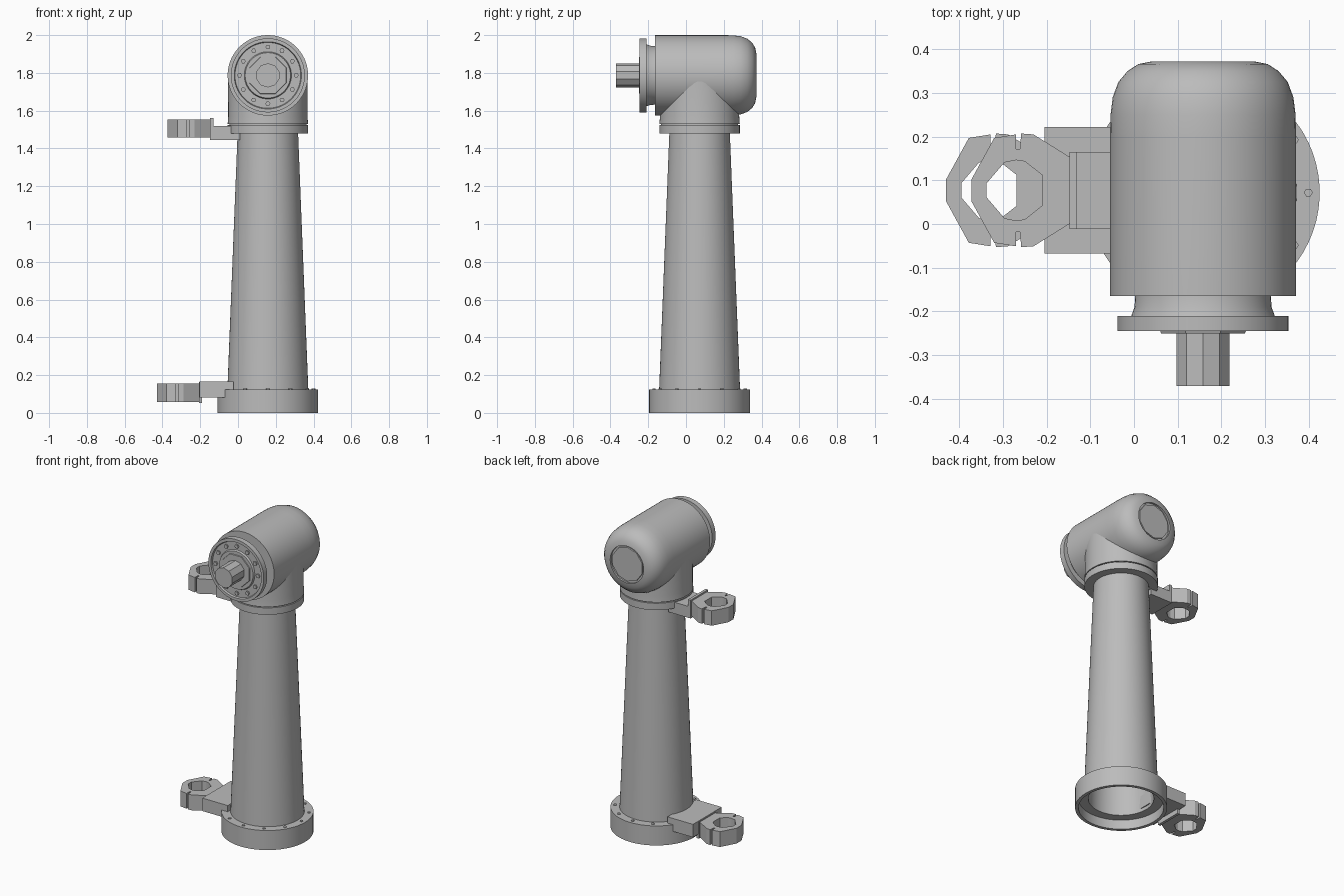
import bpy, bmesh, math
from mathutils import Vector

cube = bpy.data.objects.get("Cube")
if cube:
    bpy.data.objects.remove(cube)

grey = bpy.data.materials.new("plain_grey")
grey.use_nodes = True
grey.diffuse_color = (0.5, 0.5, 0.5, 1)
grey.node_tree.nodes["Principled BSDF"].inputs["Base Color"].default_value = (0.5, 0.5, 0.5, 1)

CX, CY, HZ = 0.158, 0.072, 1.787   # column axis and head axis height


def finish(name, bm, angle=35):
    bmesh.ops.recalc_face_normals(bm, faces=bm.faces)
    me = bpy.data.meshes.new(name)
    bm.to_mesh(me)
    bm.free()
    me.materials.append(grey)
    me.shade_smooth()
    me.set_sharp_from_angle(angle=math.radians(angle))
    ob = bpy.data.objects.new(name, me)
    bpy.context.collection.objects.link(ob)
    return ob


def place(axis, r, a, h):
    """Point at radius r, angle a, distance h along the column or head axis."""
    c, s = r * math.cos(a), r * math.sin(a)
    return Vector((CX + c, CY + s, h)) if axis == "z" else Vector((CX + c, h, HZ + s))


def lathe(name, axis, profile, sides=64, closed=False):
    bm = bmesh.new()
    rings = []
    for r, h in profile:
        n = sides if r > 0 else 1
        rings.append([bm.verts.new(place(axis, r, math.tau * (i + 0.5) / sides, h)) for i in range(n)])
    pairs = list(zip(rings, rings[1:]))
    if closed:
        pairs.append((rings[-1], rings[0]))
    for a, b in pairs:
        for i in range(sides):
            j = (i + 1) % sides
            quad = [a[i % len(a)], a[j % len(a)], b[j % len(b)], b[i % len(b)]]
            bm.faces.new(list(dict.fromkeys(quad)))
    return finish(name, bm)


def box(name, low, high):
    bm = bmesh.new()
    bmesh.ops.create_cube(bm, size=1)
    for v in bm.verts:
        v.co = Vector([lo + (c + 0.5) * (hi - lo) for c, lo, hi in zip(v.co, low, high)])
    return finish(name, bm)


def bolts(name, axis, count, radius, h0, h1, size):
    """Ring of short hexagonal bolt heads."""
    bm = bmesh.new()
    for k in range(count):
        mid = place(axis, radius, math.tau * k / count, 0)
        ends = []
        for h in (h0, h1):
            ring = []
            for i in range(6):
                off = place(axis, size, math.tau * i / 6, h) - place(axis, 0, 0, 0)
                ring.append(bm.verts.new(mid + off))
            ends.append(ring)
            bm.faces.new(ring)
        for i in range(6):
            j = (i + 1) % 6
            bm.faces.new([ends[0][i], ends[0][j], ends[1][j], ends[1][i]])
    return finish(name, bm)


def clamp(name, cx, z0, z1):
    """Faceted pipe clamp with an open eye and a slit on each side."""
    half = [(-0.102, 0.025), (-0.05, 0.12), (0.0, 0.128), (0.0, 0.095),
            (0.012, 0.095), (0.012, 0.13), (0.04, 0.128), (0.125, 0.075)]
    outer = half + [(x, -y) for x, y in reversed(half)]
    bm = bmesh.new()
    loops = []
    for x, y in outer:
        d = Vector((x, y)).normalized() * 0.069
        loops.append([bm.verts.new((cx + px, 0.077 + py, z))
                      for px, py, z in ((x, y, z0), (x, y, z1), (d.x, d.y, z1), (d.x, d.y, z0))])
    for a, b in zip(loops, loops[1:] + loops[:1]):
        for i in range(4):
            j = (i + 1) % 4
            bm.faces.new([a[i], a[j], b[j], b[i]])
    return finish(name, bm, 20)


# Hollow tapered column and its open base flange
lathe("column", "z", [(0.215, 0.11), (0.16, 1.49), (0.142, 1.49), (0.19, 0.11)], closed=True)
lathe("base_flange", "z", [(0.267, 0), (0.267, 0.125), (0.19, 0.125), (0.19, 0.06),
                           (0.247, 0.06), (0.247, 0)], closed=True)
bolts("base_bolts", "z", 12, 0.241, 0.12, 0.13, 0.01)

# Collar and neck under the head
lathe("collar", "z", [(0, 1.48), (0.213, 1.48), (0.213, 1.524), (0, 1.524)])
lathe("neck", "z", [(0, 1.524), (0.204, 1.524), (0.204, 1.53), (0.213, 1.53), (0.21, 1.57),
                    (0.211, HZ), (0, HZ)])

# Horizontal head with a rounded back and a recessed back disc
lathe("head", "y", [(0, -0.165), (0.213, -0.165), (0.213, 0.2), (0.212, 0.25), (0.207, 0.29),
                    (0.194, 0.325), (0.173, 0.35), (0.148, 0.366), (0.118, 0.372),
                    (0.118, 0.36), (0, 0.36)])
lathe("back_disc", "y", [(0, 0.355), (0.111, 0.355), (0.109, 0.367), (0, 0.367)], 10)

# Front spigot, flange with recessed face, hub and drive shaft
lathe("front_spigot", "y", [(0.155, -0.16), (0.157, -0.19), (0.165, -0.212)])
lathe("front_flange", "y", [(0, -0.21), (0.196, -0.21), (0.196, -0.245), (0.178, -0.245),
                            (0.174, -0.234), (0.125, -0.234), (0.12, -0.245), (0, -0.245)])
bolts("flange_bolts", "y", 12, 0.15, -0.23, -0.243, 0.013)
lathe("front_hub", "y", [(0, -0.24), (0.108, -0.24), (0.104, -0.25), (0, -0.25)], 8)
lathe("drive_shaft", "y", [(0, -0.24), (0.064, -0.24), (0.064, -0.371), (0, -0.371)], 10)

# Side brackets, each a block, an upright plate and a clamp
box("lower_bracket_block", (-0.205, -0.068, 0.082), (-0.025, 0.222, 0.165))
box("lower_bracket_plate", (-0.207, -0.01, 0.052), (-0.19, 0.165, 0.163))
clamp("lower_clamp", -0.328, 0.057, 0.155)
box("upper_bracket_block", (-0.148, -0.012, 1.445), (0.01, 0.165, 1.518))
box("upper_bracket_plate", (-0.148, -0.012, 1.45), (-0.13, 0.165, 1.562))
clamp("upper_clamp", -0.27, 1.457, 1.552)
